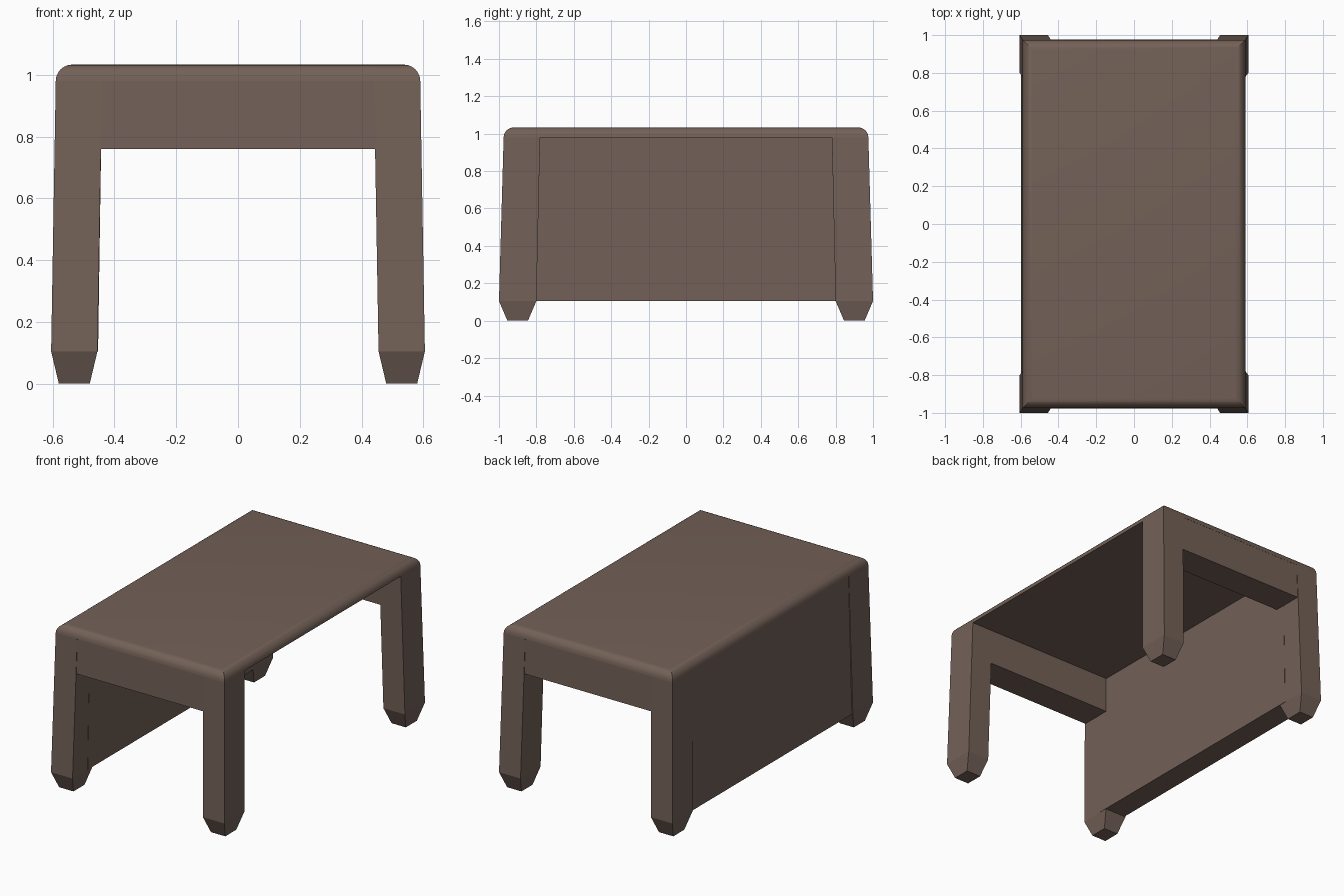
import bpy, bmesh
from math import sin, cos, pi, radians

cube = bpy.data.objects.get("Cube")
if cube:
    bpy.data.objects.remove(cube, do_unlink=True)

brown = bpy.data.materials.new("brown wood")
brown.use_nodes = True
colour = (0.171, 0.119, 0.096, 1)
brown.diffuse_color = colour
brown.node_tree.nodes["Principled BSDF"].inputs["Base Color"].default_value = colour


def loft(name, sections):
    """Closed solid through rectangles (x0, x1, y0, y1, z), bottom to top."""
    bm = bmesh.new()
    rings = []
    for x0, x1, y0, y1, z in sections:
        corners = [(x0, y0), (x1, y0), (x1, y1), (x0, y1)]
        rings.append([bm.verts.new((x, y, z)) for x, y in corners])
    bm.faces.new(rings[0])
    bm.faces.new(rings[-1])
    for low, high in zip(rings, rings[1:]):
        for i in range(4):
            j = (i + 1) % 4
            bm.faces.new((low[i], low[j], high[j], high[i]))
    bmesh.ops.recalc_face_normals(bm, faces=bm.faces)
    mesh = bpy.data.meshes.new(name)
    bm.to_mesh(mesh)
    bm.free()
    mesh.materials.append(brown)
    obj = bpy.data.objects.new(name, mesh)
    bpy.context.collection.objects.link(obj)
    return obj


def mirrored(section, sx, sy):
    x0, x1, y0, y1, z = section
    return (sx * x0, sx * x1, sy * y0, sy * y1, z)


FOOT, UNDER, TOP = 0.105, 0.98, 1.033

# Table top with rounded upper edges
radius = TOP - UNDER
sections = []
for i in range(7):
    a = i / 6 * pi / 2
    inset = radius * (1 - cos(a))
    x, y = 0.59 - inset, 0.975 - inset
    sections.append((-x, x, -y, y, UNDER + radius * sin(a)))
top = loft("table_top", sections)

# Four leaning legs with tapered feet
leg = [(0.48, 0.58, 0.845, 0.955, 0),
       (0.455, 0.605, 0.8, 1.0, FOOT),
       (0.44, 0.59, 0.78, 0.975, UNDER)]
for y_name, sy in (("front", -1), ("back", 1)):
    for x_name, sx in (("left", 1), ("right", -1)):
        loft(f"{y_name}_{x_name}_leg", [mirrored(s, sx, sy) for s in leg])

# Short aprons under both ends
apron = [(-0.5, 0.5, 0.785, 0.977, 0.76),
         (-0.5, 0.5, 0.78, 0.974, UNDER)]
for y_name, sy in (("front", -1), ("back", 1)):
    loft(f"{y_name}_apron", [mirrored(s, 1, sy) for s in apron])

# Full-height panel closing one long side
loft("side_panel", [(-0.598, -0.453, -0.85, 0.85, FOOT),
                    (-0.588, -0.44, -0.85, 0.85, UNDER)])

# Smooth the rounded edge of the top
bpy.ops.object.select_all(action="DESELECT")
top.select_set(True)
bpy.context.view_layer.objects.active = top
bpy.ops.object.shade_smooth_by_angle(angle=radians(30))
